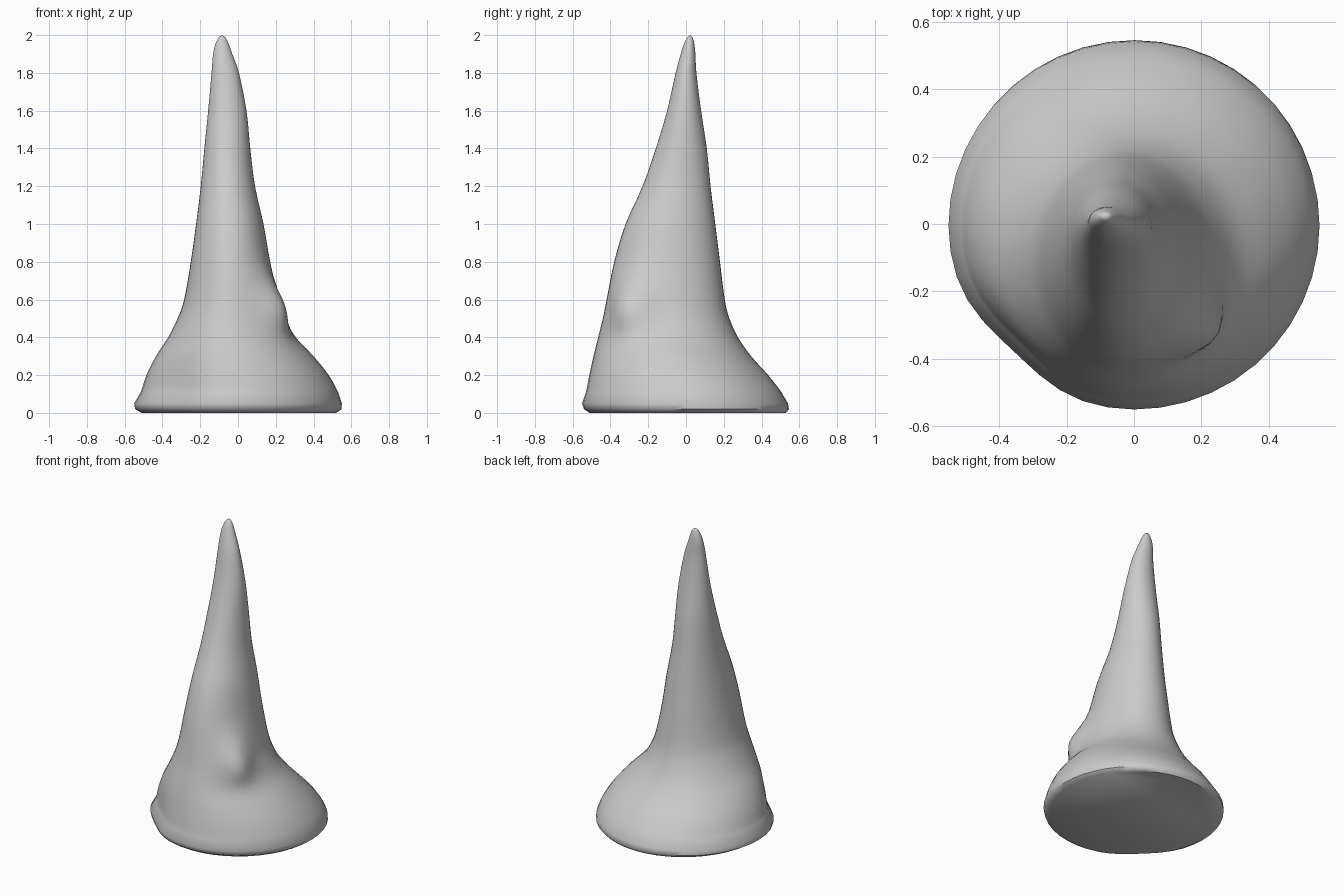
import bpy, bmesh, math
from mathutils import Vector

if "Cube" in bpy.data.objects:
    bpy.data.objects.remove(bpy.data.objects["Cube"])

# Outline of the spire: z, x min, x max, y min, y max
ROWS = [
    (0.005, -.51, .52, -.51, .53), (0.02, -.545, .548, -.54, .545), (0.05, -.55, .55, -.55, .54),
    (0.11, -.515, .53, -.53, .505),
    (0.2, -.485, .48, -.512, .435), (0.3, -.435, .40, -.49, .345),
    (0.4, -.37, .305, -.465, .275), (0.5, -.32, .25, -.44, .23),
    (0.6, -.285, .215, -.42, .205), (0.8, -.25, .17, -.38, .18),
    (1.0, -.222, .135, -.32, .155), (1.2, -.197, .09, -.23, .13),
    (1.4, -.178, .065, -.16, .11), (1.6, -.158, .045, -.10, .08),
    (1.8, -.14, .005, -.055, .055), (1.9, -.132, -.03, -.028, .05),
    (1.96, -.117, -.052, -.008, .043), (1.99, -.10, -.068, .01, .034),
]
SEGS, STEPS = 44, 3


def blend(a, b, c, d, t):
    return tuple(0.5 * (2 * q + (r - p) * t + (2 * p - 5 * q + 4 * r - s) * t * t
                        + (3 * q - p - 3 * r + s) * t ** 3) for p, q, r, s in zip(a, b, c, d))


# Smoothly fill in rows between the outline points
rings = []
for i in range(len(ROWS) - 1):
    quad = [ROWS[min(max(i + k, 0), len(ROWS) - 1)] for k in (-1, 0, 1, 2)]
    n = STEPS if i > 2 else 1
    rings += [blend(*quad, k / n) for k in range(n)]
rings.append(ROWS[-1])

# Lumps on the side: centre, outward push, spread across, spread in height
LUMPS = [
    (Vector((.19, -.29, .56)), Vector((.06, -.04, 0)), .08, .10),
    (Vector((-.38, -.40, .12)), Vector((.025, .025, 0)), .13, .15),
]

bm = bmesh.new()
loops = []
for z, x0, x1, y0, y1 in rings:
    loop = []
    for k in range(SEGS):
        a = 2 * math.pi * k / SEGS
        p = Vector(((x0 + x1) / 2 + (x1 - x0) / 2 * math.cos(a),
                    (y0 + y1) / 2 + (y1 - y0) / 2 * math.sin(a), z))
        push = Vector()
        for c, v, sa, sz in LUMPS:
            d = p - c
            push += v * math.exp(-(d.x ** 2 + d.y ** 2) / (2 * sa * sa) - d.z ** 2 / (2 * sz * sz))
        loop.append(bm.verts.new(p + push))
    loops.append(loop)

# Skin the rings, close the tip and the flat underside
for lo, hi in zip(loops, loops[1:]):
    for k in range(SEGS):
        j = (k + 1) % SEGS
        bm.faces.new((lo[k], lo[j], hi[j], hi[k]))
tip = bm.verts.new((-.085, .022, 2.0))
for k in range(SEGS):
    bm.faces.new((loops[-1][k], loops[-1][(k + 1) % SEGS], tip))
for v in loops[0]:
    v.co.z = 0
bm.faces.new(list(reversed(loops[0])))

mesh = bpy.data.meshes.new("spire")
bm.to_mesh(mesh)
bm.free()
spire = bpy.data.objects.new("rock_spire", mesh)
bpy.context.collection.objects.link(spire)
bpy.context.view_layer.objects.active = spire
spire.select_set(True)
bpy.ops.object.shade_smooth_by_angle(angle=math.radians(50))
